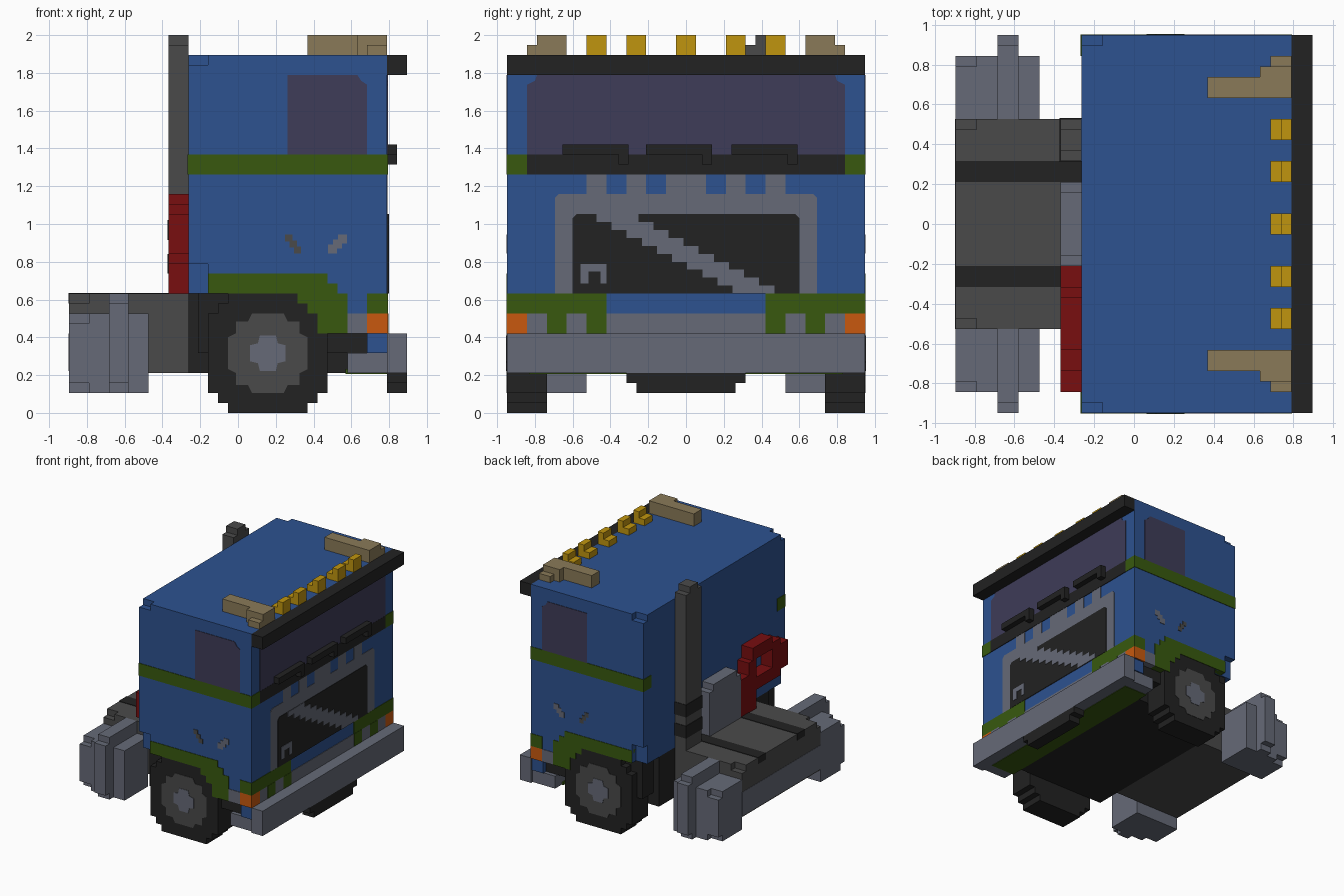
import bpy, bmesh, math

if "Cube" in bpy.data.objects:
    bpy.data.objects.remove(bpy.data.objects["Cube"], do_unlink=True)

U = 2 / 19          # one grid block
T = 0.04            # thin plate, in blocks


def material(name, hexcode):
    def lin(c):
        c /= 255
        return c / 12.92 if c <= 0.04045 else ((c + 0.055) / 1.055) ** 2.4
    col = [lin(int(hexcode[i:i + 2], 16)) for i in (0, 2, 4)] + [1]
    m = bpy.data.materials.new(name)
    m.use_nodes = True
    m.diffuse_color = col
    m.node_tree.nodes["Principled BSDF"].inputs["Base Color"].default_value = col
    return m


BLUE = material("blue paint", "2D5290")
GREEN = material("green trim", "38590F")
BLACK = material("black rubber", "222222")
DARK = material("dark grey metal", "4A4A4A")
GREY = material("light grey metal", "666A77")
GLASS = material("tinted glass", "3E3C58")
RED = material("red hose", "780E10")
ORANGE = material("orange indicator", "C8590F")
YELLOW = material("yellow lamp", "C0950F")
TAN = material("tan horn", "8A7A58")


def finish(name, bm, mat):
    bmesh.ops.recalc_face_normals(bm, faces=bm.faces)
    me = bpy.data.meshes.new(name)
    bm.to_mesh(me)
    bm.free()
    me.materials.append(mat)
    ob = bpy.data.objects.new(name, me)
    bpy.context.collection.objects.link(ob)
    return ob


def place(x, y, z):
    return ((x - 8.5) * U, y * U, z * U)


def add_prism(bm, pts, axis, a, b):
    """Extrude a profile along x (points y, z) or y (points x, z)."""
    def at(p, d):
        return place(d, *p) if axis == "x" else place(p[0], d, p[1])
    lo = [bm.verts.new(at(p, a)) for p in pts]
    hi = [bm.verts.new(at(p, b)) for p in pts]
    bm.faces.new(lo)
    bm.faces.new(hi)
    for i in range(len(pts)):
        j = (i + 1) % len(pts)
        bm.faces.new((lo[i], lo[j], hi[j], hi[i]))


def boxes(name, mat, items, mirror=False):
    """Blocks given as x0, x1, y0, y1, z0, z1; optionally mirrored in y."""
    bm = bmesh.new()
    for x0, x1, y0, y1, z0, z1 in items:
        sides = [(y0, y1), (-y1, -y0)] if mirror else [(y0, y1)]
        for a, b in sides:
            add_prism(bm, [(x0, z0), (x1, z0), (x1, z1), (x0, z1)], "y", a, b)
    return finish(name, bm, mat)


def side_prism(name, mat, pts, y0, y1):
    bm = bmesh.new()
    add_prism(bm, pts, "y", y0, y1)
    add_prism(bm, pts, "y", -y1, -y0)
    return finish(name, bm, mat)


def front_prism(name, mat, pts, x0, x1):
    bm = bmesh.new()
    add_prism(bm, pts, "x", x0, x1)
    return finish(name, bm, mat)


def radial(quarter):
    """Turn a quarter outline around the wheel centre."""
    out = []
    for q in range(4):
        c, s = round(math.cos(q * math.pi / 2)), round(math.sin(q * math.pi / 2))
        out += [(10 + x * c - z * s, 3 + x * s + z * c) for x, z in quarter]
    return out


# Cab shell with notched rear corners
boxes("cab_core", BLUE, [(6, 16, -8.5, 8.5, 6, 18)])
side_prism("cab_side", BLUE, [(6, 7.5), (7, 7.5), (7, 6), (16, 6), (16, 18), (7, 18),
                              (7, 17.5), (6, 17.5)], 8.5, 9)
boxes("cab_lower_front", BLUE, [(14, 16, -9, 9, 4, 6), (15, 16, -8.9, 8.9, 3, 4)])
boxes("cab_stripe", GREEN, [(6 - T, 16 + T, 8, 9 + T, 12, 13)], True)
boxes("underfloor", GREEN, [(13.9, 16, -7.9, 7.9, 1.96, 2.2)])

# Windows
side_prism("side_window", GLASS, [(11, 13), (15, 13), (15, 16.5), (14.7, 16.7),
                                  (14.5, 17), (11, 17)], 9, 9 + T)
front_prism("windscreen", GLASS, [(-8, 13), (8, 13), (8, 16.5), (7.6, 16.7), (7.5, 17),
                                  (-7.5, 17), (-7.6, 16.7), (-8, 16.5)], 16, 16 + T)
boxes("windscreen_sill", BLACK, [(16, 16.05, -8, 8, 12, 13)])
boxes("sun_visor", BLACK, [(16, 17, -9, 9, 17, 18)])
boxes("wipers", BLACK, [b for y in (-6.2, -2, 2.3) for b in
                        ((16, 16.5, y, y + 3.3, 13, 13.5),
                         (16, 16.5, y + 2.8, y + 3.3, 12.5, 13))])

# Grille with teeth, dark mesh and stepped diagonal bar
front_prism("grille_frame", GREY, [(-6.6, 6), (6.6, 6), (6.6, 10.8), (6.4, 11),
                                   (-6.4, 11), (-6.6, 10.8)], 16, 16.03)
boxes("grille_teeth", GREY, [(16, 16.03, y, y + 1, 11, 12) for y in (0, 2, 4)], True)
front_prism("grille_mesh", BLACK, [(-5.7, 6), (5.7, 6), (5.7, 9.8), (5.5, 10),
                                   (-5.5, 10), (-5.7, 9.8)], 16, 16.06)
boxes("grille_diagonal", GREY, [(16, 16.09, -4.5 + .76 * k, -2.4 + .76 * k,
                                 9.6 - .4 * k, 10 - .4 * k) for k in range(10)])
boxes("grille_badge", GREY, [(16, 16.09, -5.3, -4, 7.1, 7.5), (16, 16.09, -5.3, -4.9, 6.5, 7.1),
                             (16, 16.09, -4.3, -4, 6.5, 7.1)])

# Lower front trim and bumper
boxes("front_green_trim", GREEN, [(15, 16 + T, 4, 9 + T, 5, 6), (16, 16.06, 6, 7, 4, 5),
                                  (16, 16.06, 4, 5, 4, 5)], True)
boxes("front_grey_trim", GREY, [(16, 16 + T, -8, 8, 4, 5)])
boxes("side_grey_trim", GREY, [(14, 15, 8.5, 9 + T, 4, 5), (14, 16, 7, 8.8, 2, 3)], True)
boxes("indicator", ORANGE, [(15, 16 + T, 8, 9 + T, 4, 5)], True)
boxes("bumper", GREY, [(16, 17, -9, 9, 2, 4)])
front_prism("bumper_step", BLACK, [(-3, 2), (-3, 1.5), (-2.5, 1.5), (-2.5, 1), (2.5, 1),
                                   (2.5, 1.5), (3, 1.5), (3, 2)], 16, 17)

# Wheels, arches and green fender flares
boxes("wheel_well", BLACK, [(6, 14, -7, 7, 2, 6), (13, 15, -8.5, 8.5, 3, 4)])
side_prism("wheel_arch", BLACK, [(6.5, 3), (12.5, 3), (12.5, 5), (12, 5), (12, 5.5),
                                 (11.5, 5.5), (11.5, 6), (6.5, 6)], 7, 8.4)
side_prism("wheel", BLACK, radial([(3, -2), (3, 2), (2.5, 2), (2.5, 2.5), (2, 2.5)]), 7, 9)
side_prism("wheel_rim", DARK, radial([(2, -.8), (2, .8), (1.6, 1), (1.6, 1.6), (1, 1.6)]),
           9, 9.03)
side_prism("wheel_hub", GREY, radial([(.9, -.4), (.9, .4), (.5, .5)]), 9, 9.06)
side_prism("fender_flare", GREEN, [(7, 6), (11.5, 6), (11.5, 5.5), (12, 5.5), (12, 5), (12.5, 5),
                                   (12.5, 4), (14, 4), (14, 6), (13.5, 6), (13.5, 6.5),
                                   (13, 6.5), (13, 7), (7, 7)], 7, 9 + T)


# Small handles on the doors
def handle(name, mat, x0, z0, x1, z1, r):
    boxes(name, mat, [(x - r, x + r, 9, 9 + T, z - r, z + r) for x, z in
                      ((x0, z0), (x1, z1), ((x0 + x1) / 2, (z0 + z1) / 2))], True)


handle("door_handle", GREY, 13.25, 8.25, 13.75, 8.75, .23)
handle("door_lock", DARK, 11.05, 8.8, 11.5, 8.2, .18)

# Roof lamps and horns
boxes("roof_lamps", YELLOW, [b for y in (-4.5, -2.5, 0, 2.5, 4.5) for b in
                             ((15.5, 16, y - .5, y + .5, 18, 19),
                              (15, 15.5, y - .5, y + .5, 18, 18.5))])
boxes("roof_horns", TAN, [(12, 16, 6, 7, 18, 19), (14.5, 16, 7, 7.5, 18, 19),
                          (15, 16, 7.5, 8, 18, 18.5)], True)

# Chassis, rails and rear crossmember
boxes("chassis", DARK, [(0, 6, -4.5, 4.5, 2, 6), (1, 6, 4.5, 5, 2, 6), (0, 1, 4.5, 5, 2, 5.5)],
      True)
boxes("chassis_rails", BLACK, [(-T / 2, 6, 2, 3, 5.5, 6 + T)], True)
boxes("rear_crossmember", GREY, [(-T / 2, .5, -5, 5, 2.1, 4)])

# Fuel tanks with a raised centre strap
boxes("fuel_tank", GREY, [(0, 4, 5, 7.5, 1.5, 4.5), (1, 4, 5, 8, 1, 5), (0, 1, 5, 8, 1.5, 4.5),
                          (0, 1, 5, 7.5, 1, 5)], True)
boxes("tank_strap", GREY, [(2, 3, 5, 8.5, 1, 6), (2, 3, 8.5, 9, 1.5, 5.5)], True)

# Exhaust stack, rear panel and coiled hose behind the cab
boxes("exhaust_stack", DARK, [(5, 6, 3, 5, 6, 18.5), (5, 6, 3.5, 4.5, 18.5, 19)])
boxes("exhaust_bands", BLACK, [(5 - T, 6, 3 - T, 5 + T, z, z + 1) for z in (7, 8.7)])
boxes("rear_panel", GREY, [(5, 6, -2, 2, 6, 9.5), (5, 6, -1.5, 1.5, 9.5, 10)])
boxes("air_hose", RED, [(5, 6, -3, -2, 6, 9), (5, 6, -4, -3, 8.5, 10), (5, 6, -6, -3.5, 10, 11),
                        (5, 6, -7, -6, 8.5, 10.5), (5, 6, -8, -7, 8, 10),
                        (5, 6, -7, -3, 7.5, 8.5), (5, 6, -4, -3, 6, 7.5)])
